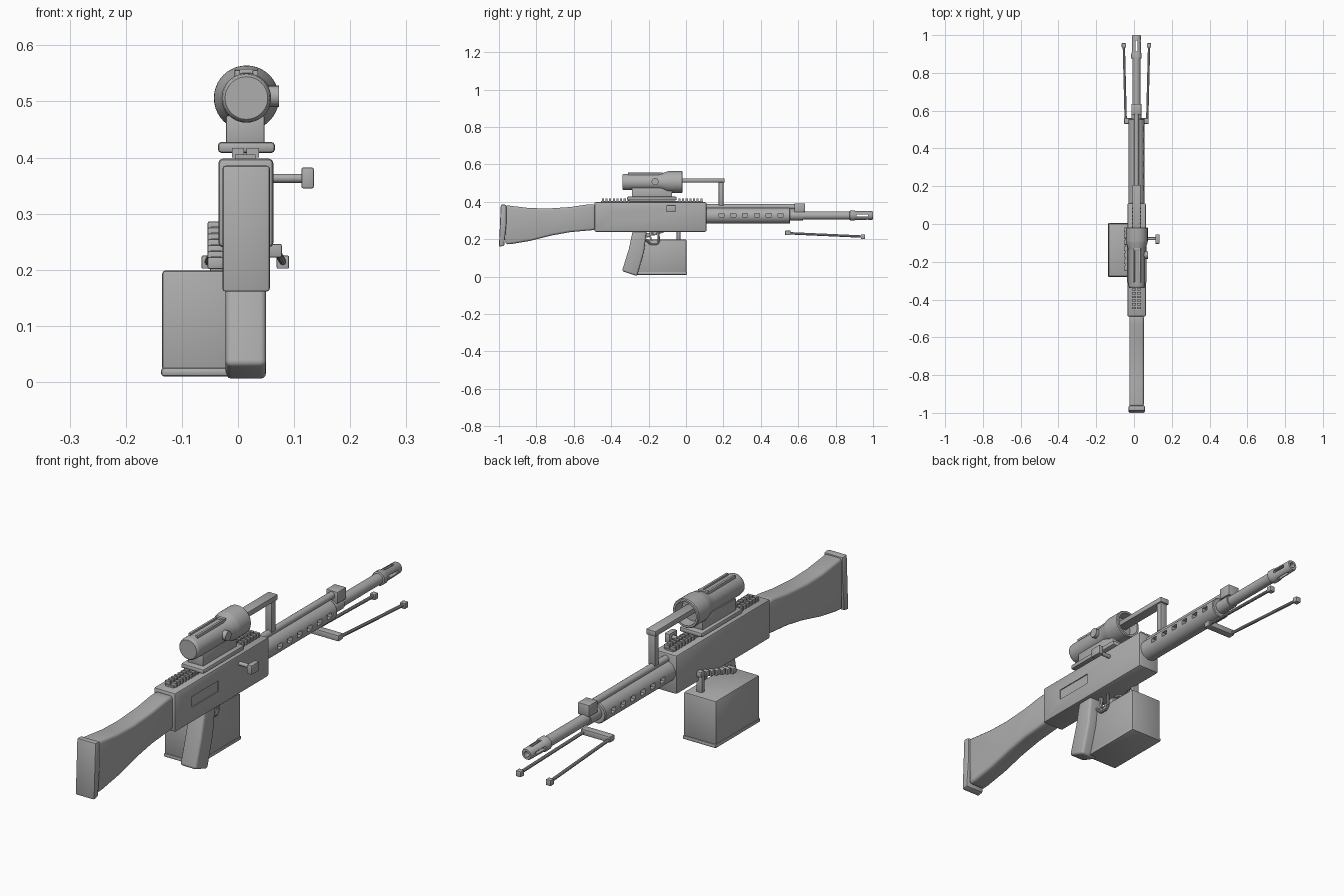
import bpy, bmesh, math
from mathutils import Vector

if "Cube" in bpy.data.objects:
    bpy.data.objects.remove(bpy.data.objects["Cube"])

CX = 0.013      # centre line of the body
BZ = 0.327      # bore height

metal = bpy.data.materials.new("grey")
metal.diffuse_color = (0.42, 0.42, 0.42, 1)
metal.use_nodes = True
metal.node_tree.nodes["Principled BSDF"].inputs["Base Color"].default_value = metal.diffuse_color


def finish(name, bm, bevel=0.0, segments=2):
    """Turn a bmesh into a bevelled, smooth-by-angle object."""
    bmesh.ops.recalc_face_normals(bm, faces=bm.faces)
    if bevel:
        bmesh.ops.bevel(bm, geom=[e for e in bm.edges if e.calc_face_angle(0) > 0.5],
                        offset=bevel, segments=segments, profile=0.5, affect='EDGES')
    me = bpy.data.meshes.new(name)
    bm.to_mesh(me)
    bm.free()
    me.materials.append(metal)
    ob = bpy.data.objects.new(name, me)
    bpy.context.collection.objects.link(ob)
    smooth(ob)
    return ob


def smooth(ob):
    bpy.ops.object.select_all(action='DESELECT')
    bpy.context.view_layer.objects.active = ob
    ob.select_set(True)
    bpy.ops.object.shade_smooth_by_angle(angle=math.radians(35))


def add_box(bm, x, y, z):
    vs = bmesh.ops.create_cube(bm, size=1)['verts']
    for v in vs:
        v.co = Vector([(a + b) / 2 + c * (b - a) for (a, b), c in zip((x, y, z), v.co)])


def box(name, x, y, z, bevel=0.0):
    bm = bmesh.new()
    add_box(bm, x, y, z)
    return finish(name, bm, bevel)


def mid(w):
    return (CX - w / 2, CX + w / 2)


def lathe(name, prof, cz, cx=CX, n=32):
    """Spin (radius, y) points around an axis along y."""
    bm = bmesh.new()
    rings = []
    for r, y in prof:
        rings.append([bm.verts.new((cx + r * math.cos(2 * math.pi * i / n), y,
                                    cz + r * math.sin(2 * math.pi * i / n))) for i in range(n)])
    for a, b in zip(rings, rings[1:]):
        for i in range(n):
            bm.faces.new((a[i], a[(i + 1) % n], b[(i + 1) % n], b[i]))
    bm.faces.new(rings[0])
    bm.faces.new(rings[-1])
    return finish(name, bm)


def rod(name, a, b, r, n=16):
    """Straight cylinder between two points."""
    a, b = Vector(a), Vector(b)
    bm = bmesh.new()
    bmesh.ops.create_cone(bm, cap_ends=True, segments=n, radius1=r, radius2=r, depth=(b - a).length)
    q = (b - a).to_track_quat('Z', 'Y')
    for v in bm.verts:
        v.co = q @ v.co + (a + b) / 2
    return finish(name, bm)


def extrude_x(name, pts, x, bevel, segments=3):
    """Extrude a side outline of (y, z) points across x."""
    bm = bmesh.new()
    f = bm.faces.new([bm.verts.new((x[0], y, z)) for y, z in pts])
    ext = bmesh.ops.extrude_face_region(bm, geom=[f])['geom']
    for v in ext:
        if isinstance(v, bmesh.types.BMVert):
            v.co.x = x[1]
    return finish(name, bm, bevel, segments)


def cut(ob, boxes):
    """Subtract boxes from an object."""
    bm = bmesh.new()
    for b in boxes:
        add_box(bm, *b)
    cutter = finish("cutter", bm)
    m = ob.modifiers.new("cut", 'BOOLEAN')
    m.object = cutter
    m.solver = 'EXACT'
    bpy.context.view_layer.objects.active = ob
    bpy.ops.object.modifier_apply(modifier=m.name)
    bpy.data.objects.remove(cutter)
    smooth(ob)


# receiver with a shallow recess on its right side
receiver = box("receiver", (-0.035, 0.063), (-0.49, 0.11), (0.24, 0.398), 0.008)
cut(receiver, [((0.059, 0.08), (-0.385, -0.215), (0.302, 0.345))])

# stock and butt pad
extrude_x("stock", [(-0.965, 0.172), (-0.93, 0.175), (-0.83, 0.192), (-0.72, 0.22), (-0.62, 0.238),
                    (-0.485, 0.25), (-0.485, 0.386), (-0.53, 0.385), (-0.62, 0.372), (-0.74, 0.364),
                    (-0.84, 0.367), (-0.965, 0.382)], (-0.025, 0.052), 0.012)
extrude_x("butt_pad", [(-1.0, 0.16), (-0.972, 0.165), (-0.961, 0.28), (-0.961, 0.384), (-0.99, 0.386)],
          (-0.028, 0.057), 0.006, 2)

# grip, trigger and guard
extrude_x("grip", [(-0.342, 0.03), (-0.262, 0.003), (-0.225, 0.13), (-0.21, 0.245), (-0.285, 0.245),
                   (-0.305, 0.15)], (-0.022, 0.05), 0.01)
guard = [(-0.215, 0.2), (-0.19, 0.175), (-0.155, 0.175), (-0.145, 0.19), (-0.148, 0.245)]
for (ya, za), (yb, zb) in zip(guard, guard[1:]):
    rod("trigger_guard", (CX, ya, za), (CX, yb, zb), 0.006, 10)
extrude_x("trigger", [(-0.196, 0.245), (-0.182, 0.245), (-0.187, 0.215), (-0.178, 0.192),
                      (-0.184, 0.19), (-0.196, 0.212)], mid(0.012), 0.0)

# ammunition box, lid and feed belt
box("ammo_box", (-0.135, 0.01), (-0.278, 0.002), (0.02, 0.199), 0.006)
box("ammo_box_lid", (-0.137, 0.012), (-0.281, 0.006), (0.01, 0.025), 0.005)
for i in range(7):
    y, z = -0.03 - 0.034 * i, 0.275 - 0.0105 * i
    box("belt_link", (-0.054, -0.02), (y - 0.012, y + 0.012), (z - 0.011, z + 0.011), 0.003)
    if i < 6:
        box("belt_joint", (-0.048, -0.03), (y - 0.025, y), (z - 0.012, z + 0.002))
box("belt_feed", (-0.05, -0.025), (-0.05, -0.03), (0.19, 0.27), 0.003)

# barrel with hollow slotted muzzle
barrel = lathe("barrel", [(0.022, 0.1), (0.022, 0.875), (0.028, 0.877), (0.028, 0.9), (0.025, 0.905),
                          (0.023, 0.995), (0.02, 1.0), (0.011, 1.0), (0.011, 0.89)], BZ)
slot, y = 0.006, (0.912, 0.972)
cut(barrel, [((CX - 0.04, CX + 0.04), y, (BZ - slot, BZ + slot)),
             ((CX - slot, CX + slot), y, (BZ - 0.04, BZ + 0.04))])

# perforated handguard, gas tube and gas block
handguard = lathe("handguard", [(0.043, 0.1), (0.043, 0.553), (0.04, 0.557)], 0.326)
cut(handguard, [((-0.06, CX - 0.024), (c - 0.014, c + 0.014), (0.318, 0.338))
                for c in [0.19 + 0.063 * i for i in range(6)]]
    + [((CX + 0.024, 0.08), (c - 0.014, c + 0.014), (0.318, 0.338))
       for c in [0.19 + 0.063 * i for i in range(6)]])
rod("gas_tube", (CX, 0.1, 0.374), (CX, 0.6, 0.374), 0.014)
box("gas_block", mid(0.052), (0.58, 0.636), (0.345, 0.392), 0.003)
rod("gas_block_collar", (CX, 0.553, BZ), (CX, 0.625, BZ), 0.027)

# folded bipod
box("bipod_bar", (-0.052, 0.078), (0.53, 0.56), (0.222, 0.246), 0.003)
for s in (-1, 1):
    a, b = CX + s * 0.057, CX + s * 0.067
    rod("bipod_leg", (a, 0.55, 0.232), (b, 0.95, 0.214), 0.0065, 10)
    box("bipod_foot", (b - 0.011, b + 0.011), (0.935, 0.957), (0.202, 0.225), 0.002)

# ribbed top rail and scope mount
box("top_rail", mid(0.036), (-0.455, 0.09), (0.394, 0.405))
for i in range(28):
    y = -0.45 + 0.0195 * i
    if y < -0.3 or y > -0.06:
        for x in (CX - 0.013, CX + 0.013):
            box("rail_rib", (x - 0.011, x + 0.011), (y, y + 0.011), (0.4, 0.417))
box("mount_plate", (-0.036, 0.066), (-0.315, -0.05), (0.408, 0.428), 0.007)
box("scope_mount", mid(0.068), (-0.29, -0.075), (0.42, 0.475), 0.003)

# scope with side knob and top ridge
SX, SZ = 0.015, 0.506
lathe("scope", [(0.038, -0.34), (0.042, -0.336), (0.044, -0.325), (0.044, -0.145), (0.048, -0.125),
                (0.057, -0.098), (0.058, -0.09), (0.058, -0.022), (0.055, -0.018), (0.047, -0.018),
                (0.044, -0.06)], SZ, SX, 40)
rod("scope_knob", (0.04, -0.165, 0.509), (0.073, -0.165, 0.509), 0.019, 20)
for x in (SX - 0.016, SX + 0.016):
    box("scope_ridge", (x - 0.005, x + 0.005), (-0.31, -0.13), (0.54, 0.556), 0.002)
box("scope_ridge_end", (SX - 0.021, SX + 0.021), (-0.14, -0.126), (0.54, 0.558), 0.002)

# carry handle
box("handle_bar", mid(0.042), (-0.065, 0.207), (0.504, 0.526), 0.003)
box("handle_post", mid(0.03), (0.175, 0.2), (0.38, 0.515), 0.003)

# charging handle
rod("charging_rod", (0.055, -0.078, 0.363), (0.115, -0.078, 0.363), 0.008)
box("charging_knob", (0.113, 0.135), (-0.105, -0.055), (0.345, 0.382), 0.003)
